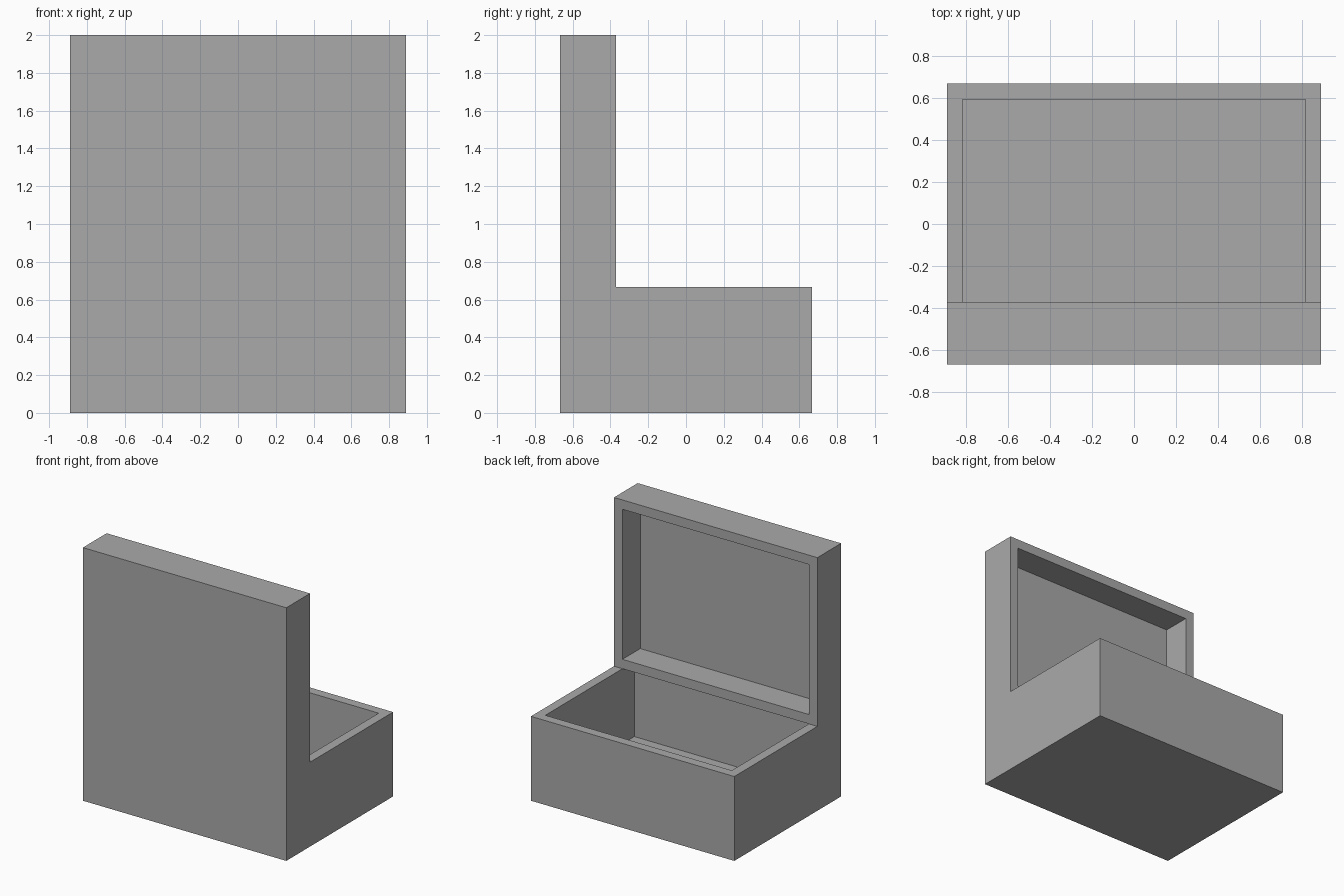
import bpy
import bmesh

U = 2 / 27                      # wall thickness, the module of the whole box
HALF_X, HALF_Y = 12 * U, 9 * U  # outer half sizes
STEP_Y, STEP_Z = -5 * U, 9 * U  # where the lid face meets the base rim
TOP = 27 * U

if "Cube" in bpy.data.objects:
    bpy.data.objects.remove(bpy.data.objects["Cube"], do_unlink=True)

grey = bpy.data.materials.new("plain grey")
grey.use_nodes = True
grey.diffuse_color = (0.4, 0.4, 0.4, 1)
grey.node_tree.nodes["Principled BSDF"].inputs["Base Color"].default_value = (0.4, 0.4, 0.4, 1)


def extrude_profile(name, points, half_width):
    """Solid made by sweeping a side profile (y, z) across x."""
    bm = bmesh.new()
    face = bm.faces.new([bm.verts.new((-half_width, y, z)) for y, z in points])
    swept = bmesh.ops.extrude_face_region(bm, geom=[face])["geom"]
    verts = [v for v in swept if isinstance(v, bmesh.types.BMVert)]
    bmesh.ops.translate(bm, verts=verts, vec=(2 * half_width, 0, 0))
    bmesh.ops.recalc_face_normals(bm, faces=bm.faces)
    mesh = bpy.data.meshes.new(name)
    bm.to_mesh(mesh)
    bm.free()
    mesh.materials.append(grey)
    obj = bpy.data.objects.new(name, mesh)
    bpy.context.collection.objects.link(obj)
    return obj


def rectangle(y0, y1, z0, z1):
    return [(y0, z0), (y1, z0), (y1, z1), (y0, z1)]


# Base and upright lid as one L-shaped body
box = extrude_profile("open_box", [
    (-HALF_Y, 0), (HALF_Y, 0), (HALF_Y, STEP_Z),
    (STEP_Y, STEP_Z), (STEP_Y, TOP), (-HALF_Y, TOP)], HALF_X)

# Hollows: the base one runs a little way under the lid
hollows = [
    ("base_hollow", rectangle(-7 * U, HALF_Y - U, U, STEP_Z)),
    ("lid_hollow", rectangle(-HALF_Y + U, STEP_Y + U, STEP_Z + U, TOP - U)),
]
bpy.context.view_layer.objects.active = box
for name, profile in hollows:
    cutter = extrude_profile(name, profile, HALF_X - U)
    cutter.hide_render = True
    cut = box.modifiers.new(name, 'BOOLEAN')
    cut.operation = 'DIFFERENCE'
    cut.solver = 'EXACT'
    cut.object = cutter
    bpy.ops.object.modifier_apply(modifier=cut.name)
    bpy.data.objects.remove(cutter, do_unlink=True)
